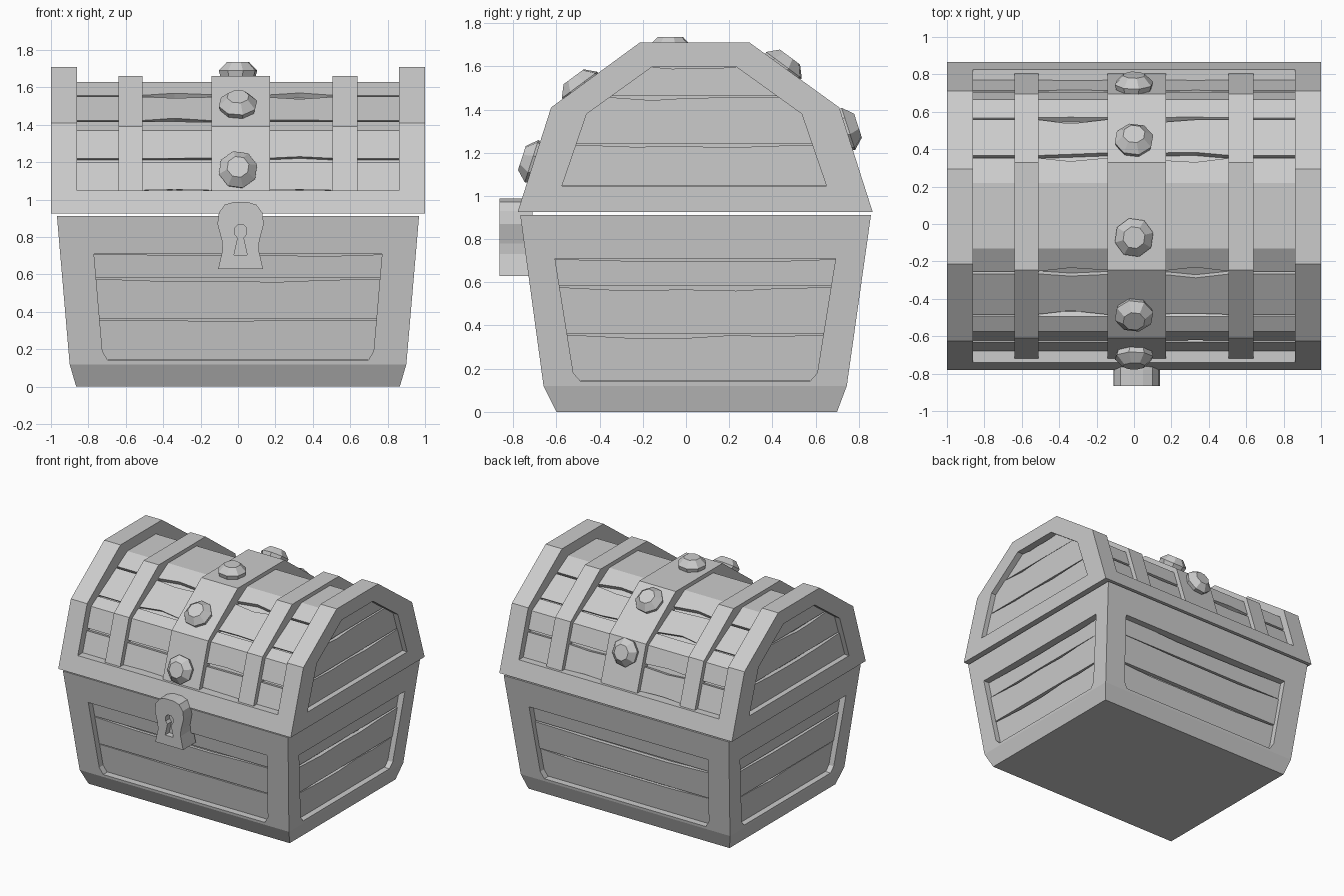
import bpy, bmesh, math, random
from mathutils import Vector

if "Cube" in bpy.data.objects:
    bpy.data.objects.remove(bpy.data.objects["Cube"])

random.seed(4)


def loft(name, rings):
    """Closed solid through matching point rings, capped at both ends."""
    bm = bmesh.new()
    loops = [[bm.verts.new(p) for p in ring] for ring in rings]
    n = len(loops[0])
    for a, b in zip(loops, loops[1:]):
        for i in range(n):
            j = (i + 1) % n
            bm.faces.new((a[i], a[j], b[j], b[i]))
    bm.faces.new(loops[0])
    bm.faces.new(loops[-1])
    bmesh.ops.recalc_face_normals(bm, faces=bm.faces)
    mesh = bpy.data.meshes.new(name)
    bm.to_mesh(mesh)
    bm.free()
    ob = bpy.data.objects.new(name, mesh)
    bpy.context.collection.objects.link(ob)
    return ob


def along_x(name, profile, x0, x1):
    return loft(name, [[(x, y, z) for y, z in profile] for x in (x0, x1)])


def cut(target, cutter):
    cutter.hide_render = True
    mod = target.modifiers.new("recess", 'BOOLEAN')
    mod.operation = 'DIFFERENCE'
    mod.object = cutter
    bpy.context.view_layer.objects.active = target
    bpy.ops.object.modifier_apply(modifier=mod.name)
    bpy.data.objects.remove(cutter)


def lerp_table(table, t):
    """Piecewise linear lookup in (key, value) pairs."""
    for (a, va), (b, vb) in zip(table, table[1:]):
        if t <= b:
            break
    return va + (vb - va) * (t - a) / (b - a)


def panel(name, wall, centre, place, out, outline, seams):
    """Recess a wall and fill the recess with uneven planks."""
    out = Vector(out)
    poly = ([(centre + w, z) for w, z in outline]
            + [(centre - w, z) for w, z in reversed(outline)])

    def ring(pts, d):
        return [Vector(place(u, z)) + out * d for u, z in pts]

    cut(wall, loft("cutter", [ring(poly, 0.1), ring(poly, -0.07)]))
    width = [(z, w) for w, z in outline]
    levels = [outline[0][1]] + seams + [outline[-1][1]]
    for k, (lo, hi) in enumerate(zip(levels, levels[1:])):
        lo, hi = lo + 0.003, hi - 0.003
        side = [(lerp_table(width, z), z) for z in
                [lo] + [z for z, _ in width if lo < z < hi] + [hi]]
        top = [(f * side[-1][0], hi - random.uniform(0, 0.018))
               for f in (0.6, 0.3, -0.1, -0.5)]
        pts = ([(centre + w, z) for w, z in side]
               + [(centre + u, z) for u, z in top]
               + [(centre - w, z) for w, z in reversed(side)])
        face = -0.043 + random.uniform(-0.006, 0.006)
        loft(f"{name}_plank_{k}", [ring(pts, -0.075), ring(pts, face)])


# Body: tapered box with chamfered foot
levels = [(0, 0.865, -0.60, 0.70), (0.12, 0.90, -0.66, 0.745),
          (0.912, 0.968, -0.768, 0.857)]
body = loft("body_frame", [[(-x, f, z), (x, f, z), (x, b, z), (-x, b, z)]
                           for z, x, f, b in levels])
half_x = [(l[0], l[1]) for l in levels]
front_y = [(l[0], l[2]) for l in levels]
back_y = [(l[0], l[3]) for l in levels]
long_outline = [(0.695, 0.14), (0.725, 0.19), (0.77, 0.71)]
short_outline = [(0.53, 0.14), (0.565, 0.18), (0.65, 0.71)]
seams = [0.36, 0.58]
panel("front", body, 0, lambda u, z: (u, lerp_table(front_y, z), z),
      (0, -1, 0), long_outline, seams)
panel("back", body, 0, lambda u, z: (u, lerp_table(back_y, z), z),
      (0, 1, 0), long_outline, seams)
for s, name in ((1, "right"), (-1, "left")):
    panel(name, body, 0.043, lambda u, z: (s * lerp_table(half_x, z), u, z),
          (s, 0, 0), short_outline, seams)

# Lid ends with recessed planks
arch = [(-0.78, 0.925), (-0.625, 1.41), (-0.215, 1.71),
        (0.295, 1.71), (0.71, 1.41), (0.865, 0.925)]
for s, name in ((1, "right"), (-1, "left")):
    end = along_x(f"lid_end_{name}", arch, s * 0.86, s)
    panel(f"lid_{name}", end, 0.038, lambda u, z: (s, u, z), (s, 0, 0),
          [(0.613, 1.045), (0.498, 1.38), (0.192, 1.6)], [1.24, 1.46])

# Lid rim
along_x("lid_rim", [(-0.78, 0.925), (-0.74, 1.05), (0.825, 1.05), (0.865, 0.925)],
        -0.86, 0.86)

# Lid planks over a core
vault = [(-0.68, 1.05), (-0.575, 1.37), (-0.13, 1.63),
         (0.22, 1.63), (0.665, 1.37), (0.77, 1.05)]


def inner(p, k):
    return (0.045 + (p[0] - 0.045) * k, 1.04 + (p[1] - 1.04) * k)


along_x("lid_core", [inner(p, 0.95) for p in vault], -0.86, 0.86)
edges = [-0.68, -0.627, -0.49, -0.26, 0.36, 0.565, 0.71, 0.77]
stations = [(-0.86, 0), (-0.52, 0), (-0.34, 1), (-0.15, 0.6),
            (0.15, 0.6), (0.33, 1), (0.52, 0), (0.86, 0)]
for k, (a, b) in enumerate(zip(edges, edges[1:])):
    steep = a < -0.6 or b > 0.7
    gap, wob = (0.003, 0.004) if steep else (0.006, 0.025)
    rings = []
    for x, amount in stations:
        a2 = a + gap * (a > -0.68) + random.uniform(0, wob) * amount
        b2 = b - gap * (b < 0.77) - random.uniform(0, wob) * amount
        ys = [a2] + [y for y, _ in vault if a + 0.03 < y < b - 0.03] + [b2]
        outer = [(y, lerp_table(vault, y)) for y in ys]
        prof = outer + [inner(p, 0.92) for p in reversed(outer)]
        rings.append([(x, y, z) for y, z in prof])
    loft(f"lid_plank_{k}", rings)

# Bands over the lid
band = [(-0.72, 1.05), (-0.61, 1.39), (-0.245, 1.66),
        (0.33, 1.66), (0.695, 1.39), (0.805, 1.05)]
for name, x0, x1 in (("left", -0.64, -0.51), ("centre", -0.143, 0.17),
                     ("right", 0.505, 0.638)):
    along_x(f"lid_band_{name}", band, x0, x1)

# Faceted studs, one on each face of the centre band
for k, t in enumerate((0.3, 0.37, 0.3, 0.29, 0.26)):
    p, q = Vector((0, *band[k])), Vector((0, *band[k + 1]))
    v = (q - p).normalized()
    n = Vector((0, -v.z, v.y))
    c = p.lerp(q, t)
    rings = []
    for r, h in ((0.095, -0.01), (0.106, 0.03), (0.06, 0.077)):
        angles = [math.tau * i / 8 + 0.25 for i in range(8)]
        rings.append([c + n * h + Vector((1, 0, 0)) * r * math.cos(w)
                      + v * r * math.sin(w) for w in angles])
    loft(f"stud_{k}", rings)


# Lock plate with keyhole
def lock_shape(name, half, y0, y1):
    pts = [(w, z) for w, z in half] + [(-w, z) for w, z in reversed(half)]
    return loft(name, [[(0.014 + u, y, z) for u, z in pts] for y in (y0, y1)])


lock = lock_shape("lock_plate", [(0.12, 0.63), (0.097, 0.73), (0.1, 0.78), (0.124, 0.87),
                                 (0.116, 0.93), (0.085, 0.973), (0.035, 0.988)], -0.865, -0.71)
cut(lock, lock_shape("keyhole", [(0.035, 0.705), (0.015, 0.795), (0.031, 0.815),
                                 (0.031, 0.85), (0.013, 0.868)], -0.9, -0.815))
